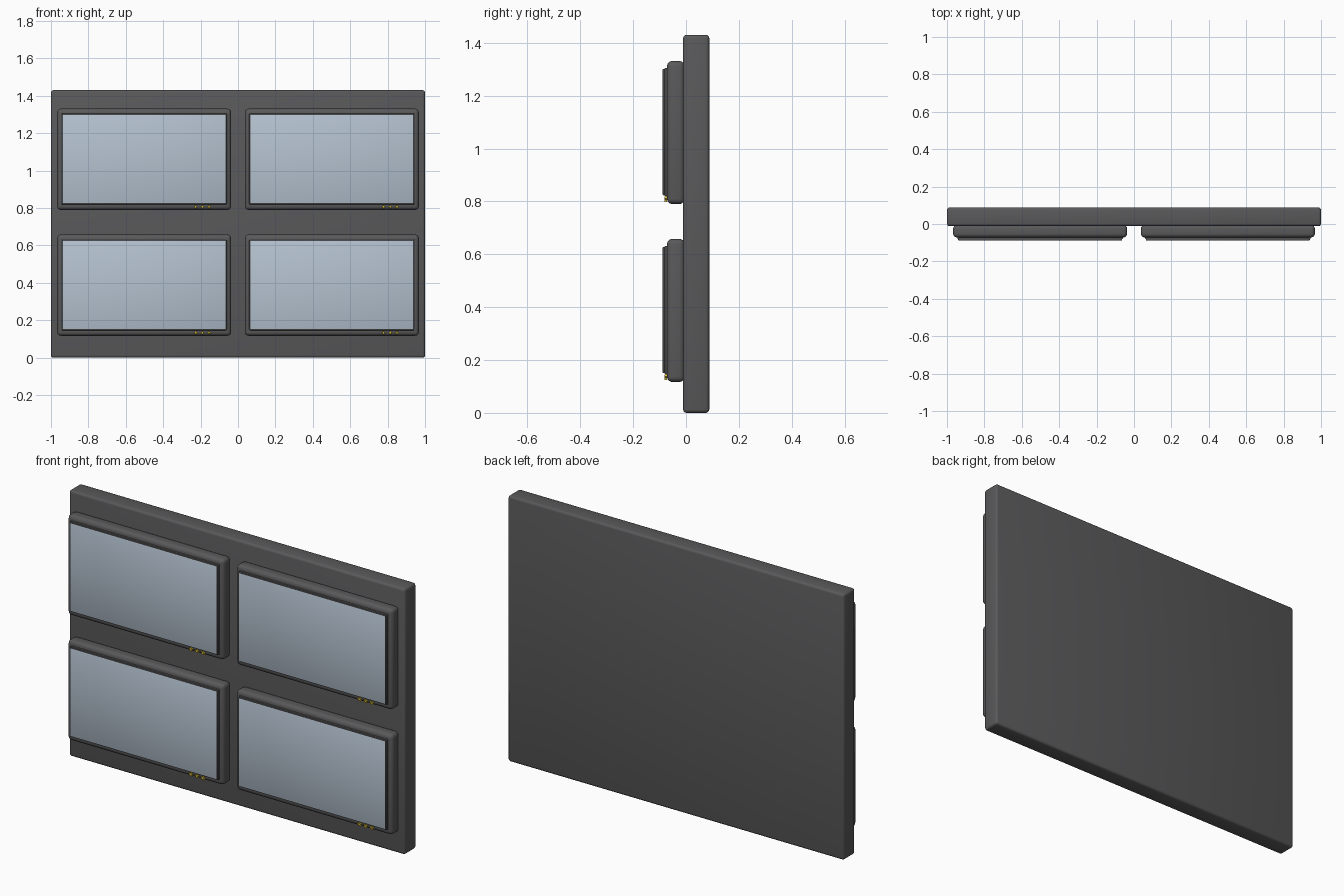
import bpy, bmesh, math
from mathutils import Vector

cube = bpy.data.objects.get("Cube")
if cube:
    bpy.data.objects.remove(cube, do_unlink=True)


def material(name, rgb, rough=0.6):
    m = bpy.data.materials.new(name)
    m.use_nodes = True
    m.diffuse_color = (*rgb, 1)
    bsdf = m.node_tree.nodes["Principled BSDF"]
    bsdf.inputs["Base Color"].default_value = (*rgb, 1)
    bsdf.inputs["Roughness"].default_value = rough
    return m


casing = material("dark grey casing", (0.1, 0.1, 0.104))
glass = material("pale blue glass", (0.46, 0.54, 0.63))
yellow = material("yellow", (0.75, 0.55, 0.04))


def finish(bm, name, mats):
    bmesh.ops.recalc_face_normals(bm, faces=bm.faces)
    mesh = bpy.data.meshes.new(name)
    bm.to_mesh(mesh)
    bm.free()
    for m in mats:
        mesh.materials.append(m)
    ob = bpy.data.objects.new(name, mesh)
    bpy.context.collection.objects.link(ob)
    return ob


def rounded_box(name, x, y, z, radius, mats, segments=3):
    """Box spanning the given (min, max) ranges with rounded edges."""
    bm = bmesh.new()
    bmesh.ops.create_cube(bm, size=1)
    for v in bm.verts:
        v.co = Vector([(a + b) / 2 + c * (b - a) for (a, b), c in zip((x, y, z), v.co)])
    bmesh.ops.bevel(bm, geom=bm.edges[:], offset=radius, segments=segments,
                    profile=0.5, affect='EDGES')
    bm.normal_update()
    # A second material goes on the flat front face
    if len(mats) > 1:
        for f in bm.faces:
            f.material_index = int(f.normal.y < -0.99)
    ob = finish(bm, name, mats)
    bpy.ops.object.select_all(action='DESELECT')
    ob.select_set(True)
    bpy.context.view_layer.objects.active = ob
    bpy.ops.object.shade_smooth_by_angle(angle=math.radians(40))
    return ob


def star(name, x, z, y_front, depth, radius):
    """Thin five-pointed star facing the front."""
    bm = bmesh.new()
    ring = []
    for i in range(10):
        r = radius if i % 2 == 0 else radius * 0.45
        a = math.pi / 2 + i * math.pi / 5
        ring.append(bm.verts.new((x + r * math.cos(a), y_front, z + r * math.sin(a))))
    face = bm.faces.new(ring)
    out = bmesh.ops.extrude_face_region(bm, geom=[face], use_keep_orig=True)
    for v in out["geom"]:
        if isinstance(v, bmesh.types.BMVert):
            v.co.y += depth
    return finish(bm, name, [yellow])


# Backing panel
rounded_box("wall_panel", (-1, 1), (-0.011, 0.088), (0, 1.43), 0.013, [casing])

# Four monitors, each with a frame, screen and three star buttons
for row, bottom in (("lower", 0.117), ("upper", 0.79)):
    for side, cx in (("right", -0.502), ("left", 0.502)):
        tag = f"{row}_{side}"
        top = bottom + 0.541
        rounded_box(f"{tag}_frame", (cx - 0.465, cx + 0.465), (-0.072, -0.005),
                    (bottom, top), 0.02, [casing], 4)
        rounded_box(f"{tag}_screen_rim", (cx - 0.442, cx + 0.442), (-0.081, -0.06),
                    (bottom + 0.029, top - 0.026), 0.004, [casing], 2)
        rounded_box(f"{tag}_screen", (cx - 0.438, cx + 0.438), (-0.088, -0.07),
                    (bottom + 0.033, top - 0.03), 0.003, [casing, glass], 2)
        for i in range(3):
            star(f"{tag}_star_button_{i + 1}", cx + 0.276 + i * 0.036,
                 bottom + 0.0165, -0.082, 0.011, 0.012)
